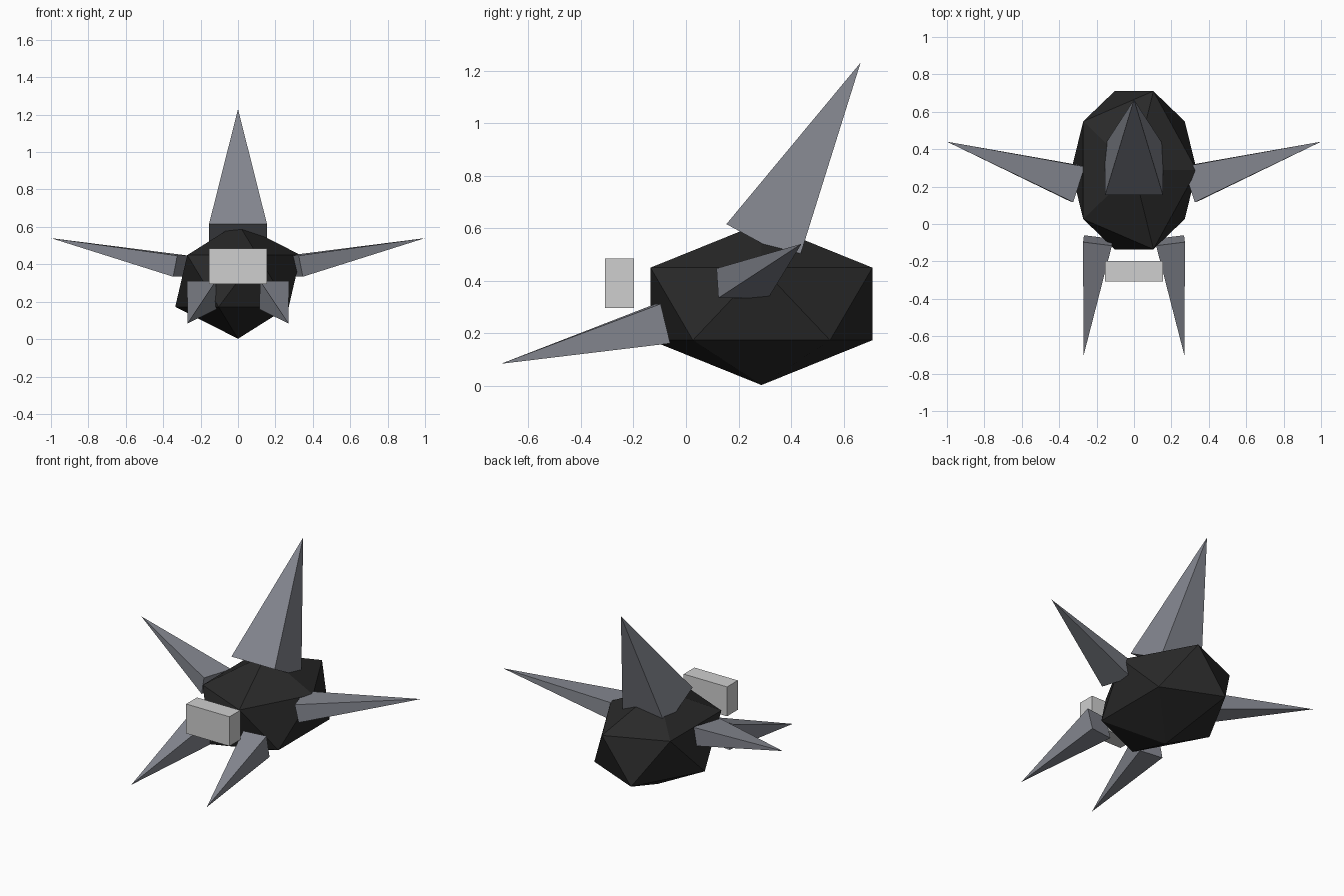
import bpy, bmesh
from mathutils import Vector, Matrix

if "Cube" in bpy.data.objects:
    bpy.data.objects.remove(bpy.data.objects["Cube"])


def material(name, rgb):
    m = bpy.data.materials.new(name)
    m.diffuse_color = (*rgb, 1)
    m.use_nodes = True
    m.node_tree.nodes["Principled BSDF"].inputs["Base Color"].default_value = m.diffuse_color
    return m


charcoal = material("charcoal", (0.022, 0.022, 0.022))
slate = material("slate grey", (0.23, 0.24, 0.275))
pale = material("pale grey", (0.62, 0.62, 0.62))


def add_object(name, bm, mat):
    bmesh.ops.recalc_face_normals(bm, faces=bm.faces)
    mesh = bpy.data.meshes.new(name)
    bm.to_mesh(mesh)
    bm.free()
    mesh.materials.append(mat)
    obj = bpy.data.objects.new(name, mesh)
    bpy.context.collection.objects.link(obj)
    return obj


def spike(name, base, tip, width, height, up):
    """Four-sided spike whose base is square to its axis."""
    base, tip = Vector(base), Vector(tip)
    axis = (tip - base).normalized()
    side = axis.cross(Vector(up)).normalized()
    rise = side.cross(axis)
    bm = bmesh.new()
    ring = [bm.verts.new(base + side * (sx * width / 2) + rise * (sz * height / 2))
            for sx, sz in ((-1, -1), (1, -1), (1, 1), (-1, 1))]
    apex = bm.verts.new(tip)
    bm.faces.new(ring)
    for i in range(4):
        bm.faces.new((ring[i], ring[(i + 1) % 4], apex))
    return add_object(name, bm, slate)


# Faceted body
bm = bmesh.new()
bmesh.ops.create_icosphere(bm, subdivisions=1, radius=1)
bmesh.ops.transform(bm, verts=bm.verts, matrix=Matrix.Translation((0, 0.2875, 0.311))
                    @ Matrix.Diagonal((0.375, 0.497, 0.309, 1)))
add_object("body", bm, charcoal)

# Head block floating in front
bm = bmesh.new()
bmesh.ops.create_cube(bm, size=1)
bmesh.ops.transform(bm, verts=bm.verts, matrix=Matrix.Translation((0, -0.253, 0.39))
                    @ Matrix.Diagonal((0.31, 0.11, 0.19, 1)))
add_object("head_block", bm, pale)

# Tall back spike
spike("back_spike", (0, 0.29, 0.541), (0, 0.665, 1.23), 0.31, 0.31, (0, -1, 0))

# Side and front spikes, mirrored left and right
for label, s in (("right", 1), ("left", -1)):
    spike(label + "_side_spike", (s * 0.305, 0.215, 0.39), (s * 1.0, 0.44, 0.54),
          0.2, 0.115, (0, 0, 1))
    spike(label + "_front_spike", (s * 0.193, -0.088, 0.236), (s * 0.27, -0.705, 0.083),
          0.155, 0.155, (0, 0, 1))
